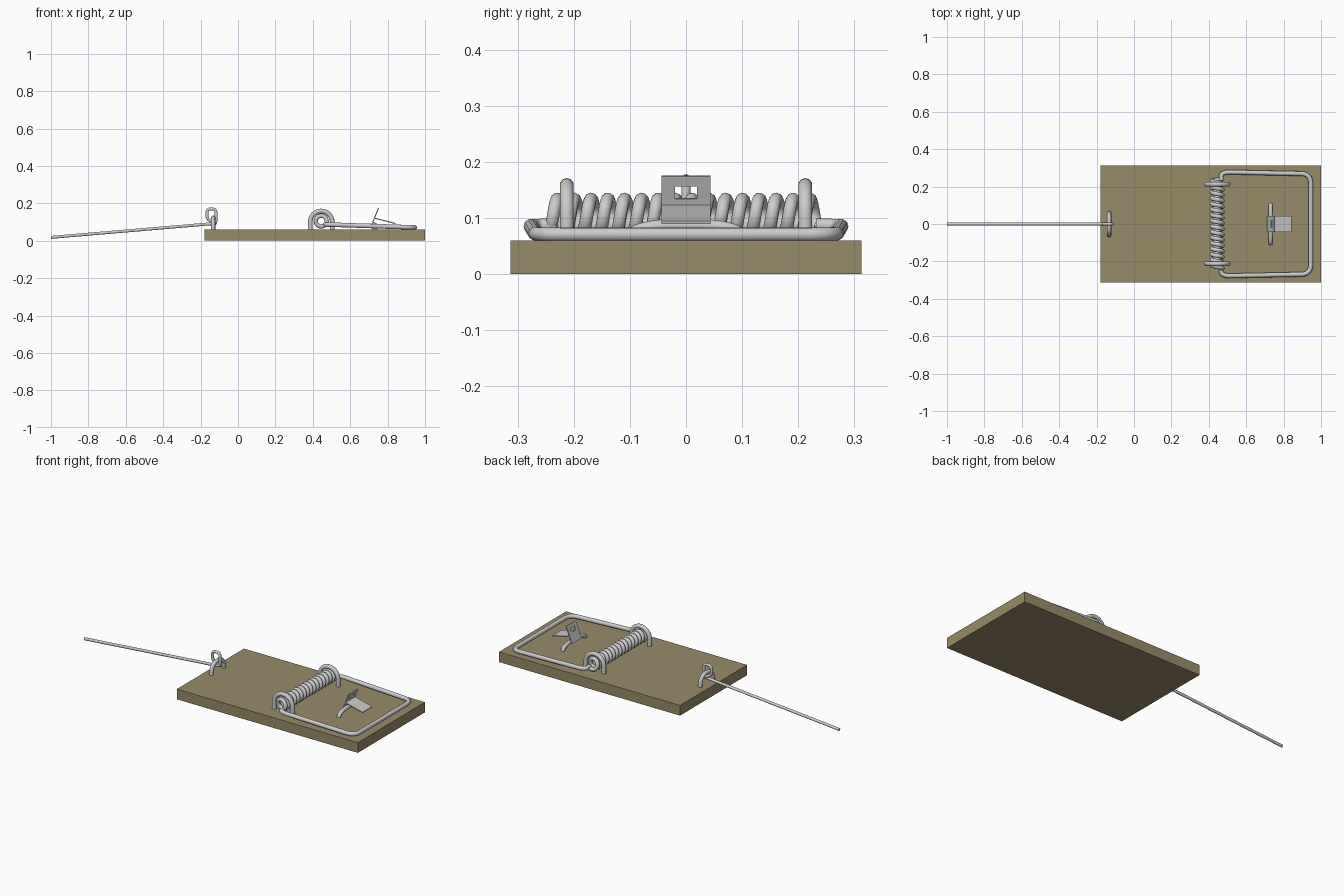
import bpy, bmesh
from math import pi, sin, cos
from mathutils import Vector

if "Cube" in bpy.data.objects:
    bpy.data.objects.remove(bpy.data.objects["Cube"])


def wire(name, pts, radius):
    """Round wire swept along a list of points, as a smooth mesh."""
    cu = bpy.data.curves.new(name, 'CURVE')
    cu.dimensions = '3D'
    cu.bevel_depth = radius
    cu.bevel_resolution = 3
    cu.use_fill_caps = True
    sp = cu.splines.new('POLY')
    sp.points.add(len(pts) - 1)
    for p, co in zip(sp.points, pts):
        p.co = (*co, 1)
    ob = bpy.data.objects.new(name, cu)
    bpy.context.collection.objects.link(ob)
    bpy.ops.object.select_all(action='DESELECT')
    ob.select_set(True)
    bpy.context.view_layer.objects.active = ob
    bpy.ops.object.convert(target='MESH')
    bpy.ops.object.shade_smooth_by_angle(angle=0.9)
    return bpy.context.object


def rounded(pts, r, steps=6):
    """Round the inner corners of a polyline."""
    pts = [Vector(p) for p in pts]
    out = [pts[0]]
    for a, b, c in zip(pts, pts[1:], pts[2:]):
        da, dc = a - b, c - b
        p = b + da.normalized() * min(r, da.length * .48)
        q = b + dc.normalized() * min(r, dc.length * .48)
        for i in range(steps + 1):
            t = i / steps
            out.append(p * (1 - t) ** 2 + b * 2 * t * (1 - t) + q * t * t)
    return out + [pts[-1]]


def plate(name, ys, xzs, skip=()):
    """Thin sheet: a grid of y values by (x, z) profile points, minus skipped cells."""
    bm = bmesh.new()
    v = [[bm.verts.new((x, y, z)) for y in ys] for x, z in xzs]
    for i in range(len(xzs) - 1):
        for j in range(len(ys) - 1):
            if (i, j) not in skip:
                bm.faces.new((v[i][j], v[i][j + 1], v[i + 1][j + 1], v[i + 1][j]))
    me = bpy.data.meshes.new(name)
    bm.to_mesh(me)
    bm.free()
    ob = bpy.data.objects.new(name, me)
    bpy.context.collection.objects.link(ob)
    mod = ob.modifiers.new('thickness', 'SOLIDIFY')
    mod.thickness = .006
    mod.offset = 0


# wooden base
bpy.ops.mesh.primitive_cube_add(size=1, location=(.41, 0, .03))
base = bpy.context.object
base.name = 'wooden_base'
base.scale = (1.18, .625, .06)
wood = bpy.data.materials.new('wood')
wood.diffuse_color = (.31, .26, .14, 1)
wood.use_nodes = True
wood.node_tree.nodes["Principled BSDF"].inputs["Base Color"].default_value = wood.diffuse_color
base.data.materials.append(wood)

# coil spring, ending on the front underside where the bail leaves it
CX, CZ, R, TURNS, SEG = .445, .105, .029, 16, 20
n = TURNS * SEG
coil = []
for i in range(n + 1):
    a = -.7 + 2 * pi * i / SEG
    coil.append((CX + R * cos(a), -.24 + .48 * i / n, CZ + R * sin(a)))
wire('coil_spring', coil, .0115)

# striking bail
half = [(.467, .232, .087), (.467, .278, .087), (.945, .268, .071)]
bail = half + [(x, -y, z) for x, y, z in reversed(half)]
wire('striking_bail', rounded(bail, .05), .0125)

# staples holding the spring
for side, y in (('left', .2125), ('right', -.2125)):
    arch = [(CX + .059 * cos(pi * i / 16), y, .1 + .059 * sin(pi * i / 16)) for i in range(17)]
    arch = [(CX + .059, y, .045)] + arch + [(CX - .059, y, .045)]
    wire('spring_staple_' + side, arch, .0125)

# trigger staple, pan and windowed catch plate
wire('trigger_staple', rounded([(.73, -.105, .045), (.73, -.1, .075), (.73, -.055, .087),
                                (.73, .055, .087), (.73, .1, .075), (.73, .105, .045)], .03), .0115)
plate('catch_plate', [-.044, -.02, .02, .044],
      [(.714, .08), (.735, .135), (.744, .157), (.751, .175)], skip={(1, 1)})
plate('bait_pan', [-.044, .044], [(.729, .121), (.842, .092)])

# locking rod with its eye, and the staple it hangs from
wire('locking_rod', rounded([(-1, 0, .018), (-.117, 0, .093), (-.117, 0, .169), (-.165, 0, .171),
                             (-.166, 0, .115), (-.115, .008, .092)], .02), .0082)
wire('rod_staple', rounded([(-.133, -.06, .045), (-.133, -.055, .1), (-.133, -.025, .123),
                            (-.133, .025, .123), (-.133, .055, .1), (-.133, .06, .045)], .03), .0115)
